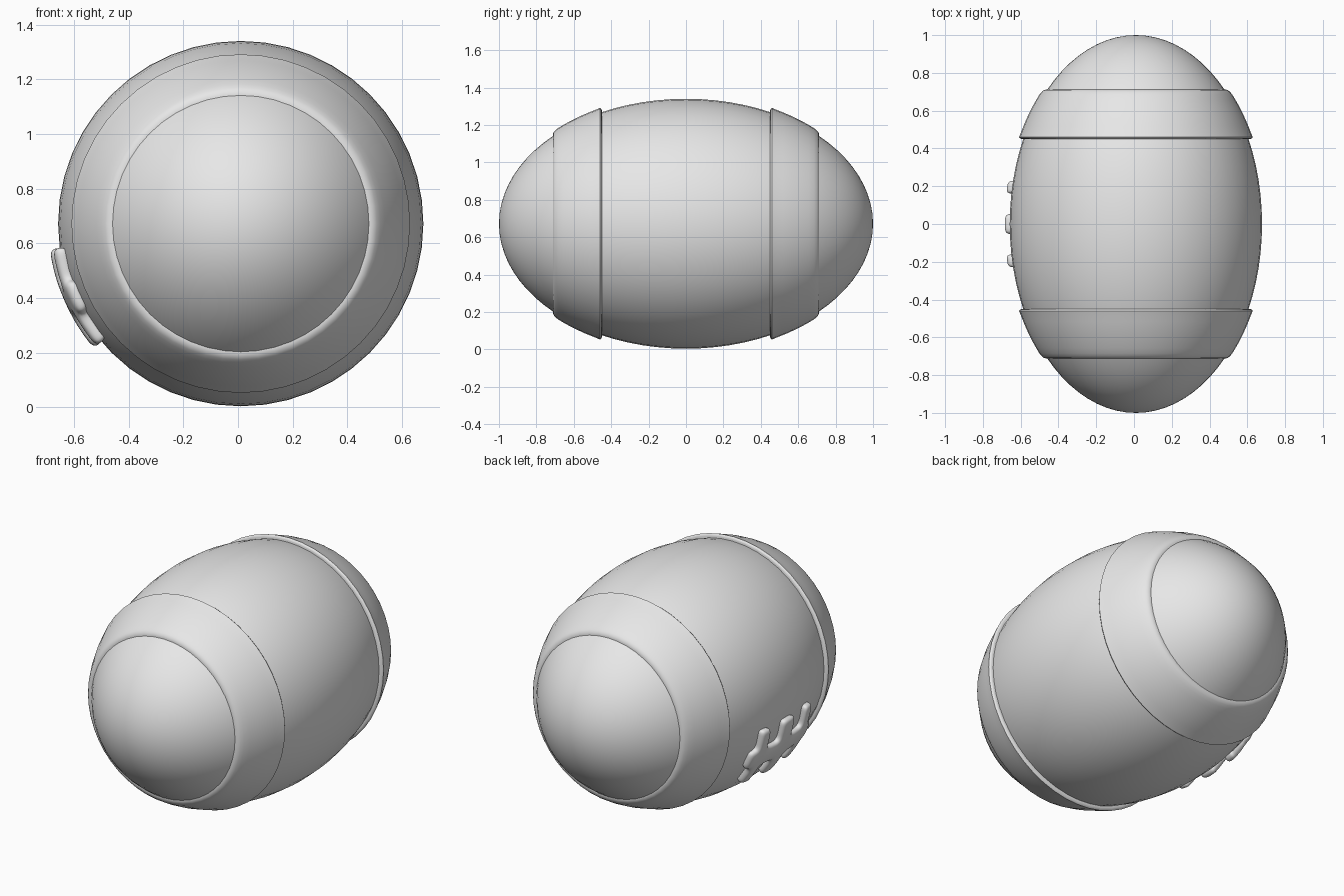
import bpy, bmesh, math

old = bpy.data.objects.get("Cube")
if old:
    bpy.data.objects.remove(old, do_unlink=True)

CX, CZ, R = 0.01, 0.672, 0.668   # ball centre and waist radius
SIDES = 48

grey = bpy.data.materials.new("plain_grey")
grey.use_nodes = True
grey.diffuse_color = (0.8, 0.8, 0.8, 1)
grey.node_tree.nodes["Principled BSDF"].inputs["Base Color"].default_value = (0.8, 0.8, 0.8, 1)


def radius(y):
    """Radius of the ball at distance y along its long axis."""
    return R * math.sqrt(max(0.0, 1 - y * y))


def point(y, r, angle):
    return (CX + r * math.cos(angle), y, CZ + r * math.sin(angle))


def finish(name, bm, angle=35):
    bmesh.ops.recalc_face_normals(bm, faces=bm.faces)
    mesh = bpy.data.meshes.new(name)
    bm.to_mesh(mesh)
    bm.free()
    mesh.materials.append(grey)
    ob = bpy.data.objects.new(name, mesh)
    bpy.context.collection.objects.link(ob)
    bpy.ops.object.select_all(action='DESELECT')
    ob.select_set(True)
    bpy.context.view_layer.objects.active = ob
    bpy.ops.object.shade_smooth_by_angle(angle=math.radians(angle))
    return ob


def lathe(name, profile, closed=False):
    """Turn a (y, radius) profile about the long axis."""
    bm = bmesh.new()
    verts = [bm.verts.new(point(y, r, 0)) for y, r in profile]
    edges = [bm.edges.new(p) for p in zip(verts, verts[1:])]
    if closed:
        edges.append(bm.edges.new((verts[-1], verts[0])))
    bmesh.ops.spin(bm, geom=verts + edges, cent=(CX, 0, CZ), axis=(0, 1, 0),
                   angle=math.tau, steps=SIDES, use_duplicate=False)
    bmesh.ops.remove_doubles(bm, verts=bm.verts, dist=0.0002)
    return finish(name, bm)


# Ball body
steps = 40
body = []
for i in range(steps + 1):
    y = -math.cos(math.pi * i / steps)
    body.append((y, radius(y) if 0 < i < steps else 0))
lathe("ball_body", body)

# Raised bands around both ends
band = [(0.45, 0.57), (0.45, 0.606), (0.453, 0.614), (0.46, 0.619)]
for i in range(1, 9):
    y = 0.46 + 0.225 * i / 8
    band.append((y, radius(y) + 0.024))
band += [(0.70, 0.498), (0.709, 0.487), (0.712, 0.474), (0.712, 0.45)]
for name, s in (("front_band", -1), ("back_band", 1)):
    lathe(name, [(s * y, r) for y, r in band], closed=True)

# Laces: a spine with three cross stitches, wrapped on the right side
columns = [-0.275, -0.23, -0.195, -0.16, -0.105, -0.055, 0,
           0.055, 0.105, 0.16, 0.195, 0.23, 0.275]
rows = [7.5, 11, 15, 18.5, 24, 29.5, 33, 37, 40.5]
stitches = (0.195, 0)
bm = bmesh.new()
layers = []
for lift in (-0.012, 0.037):
    layers.append([[bm.verts.new(point(y, radius(y) + lift, math.radians(180 + a)))
                    for a in rows] for y in columns])


def filled(i, j):
    """True where the lace pattern covers grid cell i, j."""
    if not (0 <= i < len(columns) - 1 and 0 <= j < len(rows) - 1):
        return False
    mid = (columns[i] + columns[i + 1]) / 2
    on_stitch = any(abs(abs(mid) - s) < 0.04 for s in stitches)
    return on_stitch or 18 < (rows[j] + rows[j + 1]) / 2 < 30


low, high = layers
for i in range(len(columns) - 1):
    for j in range(len(rows) - 1):
        if not filled(i, j):
            continue
        corners = [(i, j), (i + 1, j), (i + 1, j + 1), (i, j + 1)]
        for layer in layers:
            bm.faces.new([layer[a][b] for a, b in corners])
        # Side wall wherever the neighbouring cell is empty
        for k, (di, dj) in enumerate(((0, -1), (1, 0), (0, 1), (-1, 0))):
            if not filled(i + di, j + dj):
                (a, b), (c, d) = corners[k], corners[(k + 1) % 4]
                bm.faces.new((low[a][b], low[c][d], high[c][d], high[a][b]))
bmesh.ops.delete(bm, geom=[v for v in bm.verts if not v.link_faces], context='VERTS')
laces = finish("laces", bm, 180)
subdivision = laces.modifiers.new("rounding", 'SUBSURF')
subdivision.levels = subdivision.render_levels = 2
